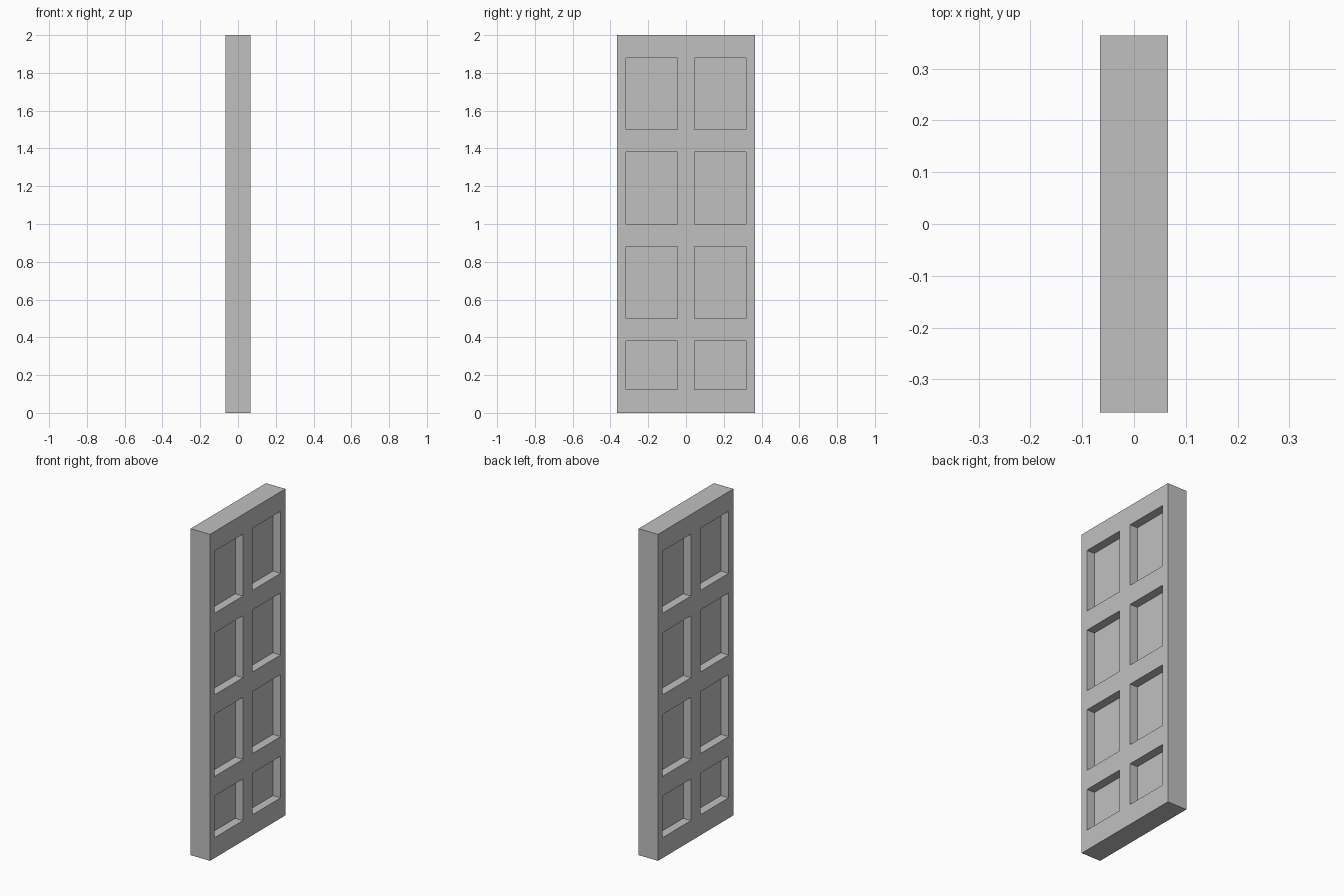
import bpy, bmesh
from mathutils import Vector

if "Cube" in bpy.data.objects:
    bpy.data.objects.remove(bpy.data.objects["Cube"])

THICK, WIDTH, HEIGHT = 0.131, 0.729, 2.0
DEPTH = 0.052                      # recess depth on each face
U = WIDTH / 16
COLUMNS = [(-7 * U, -U), (U, 7 * U)]
ROWS = [(0.125, 0.38), (0.5, 0.88), (1.0, 1.38), (1.5, 1.88)]

# Slab
bm = bmesh.new()
bmesh.ops.create_cube(bm, size=1)
bmesh.ops.scale(bm, vec=(THICK, WIDTH, HEIGHT), verts=bm.verts)
bmesh.ops.translate(bm, vec=(0, 0, HEIGHT / 2), verts=bm.verts)


def slice_at(point, normal):
    geom = bm.verts[:] + bm.edges[:] + bm.faces[:]
    bmesh.ops.bisect_plane(bm, geom=geom, plane_co=point, plane_no=normal)


# Panel outlines
for span in COLUMNS:
    for y in span:
        slice_at((0, y, 0), (0, 1, 0))
for span in ROWS:
    for z in span:
        slice_at((0, 0, z), (0, 0, 1))


def is_panel(face):
    c = face.calc_center_median()
    return (abs(face.normal.x) > 0.9
            and any(a < c.y < b for a, b in COLUMNS)
            and any(a < c.z < b for a, b in ROWS))


# Sunken panels on both faces
bm.normal_update()
panels = [f for f in bm.faces if is_panel(f)]
for face in bmesh.ops.extrude_discrete_faces(bm, faces=panels)["faces"]:
    side = 1 if face.calc_center_median().x > 0 else -1
    bmesh.ops.translate(bm, vec=Vector((-side * DEPTH, 0, 0)), verts=face.verts)
bmesh.ops.recalc_face_normals(bm, faces=bm.faces)

mesh = bpy.data.meshes.new("panel_door")
bm.to_mesh(mesh)
bm.free()

grey = bpy.data.materials.new("light grey")
grey.diffuse_color = (0.53, 0.53, 0.53, 1)
grey.use_nodes = True
grey.node_tree.nodes["Principled BSDF"].inputs["Base Color"].default_value = grey.diffuse_color
mesh.materials.append(grey)
door = bpy.data.objects.new("panel_door", mesh)
bpy.context.collection.objects.link(door)
